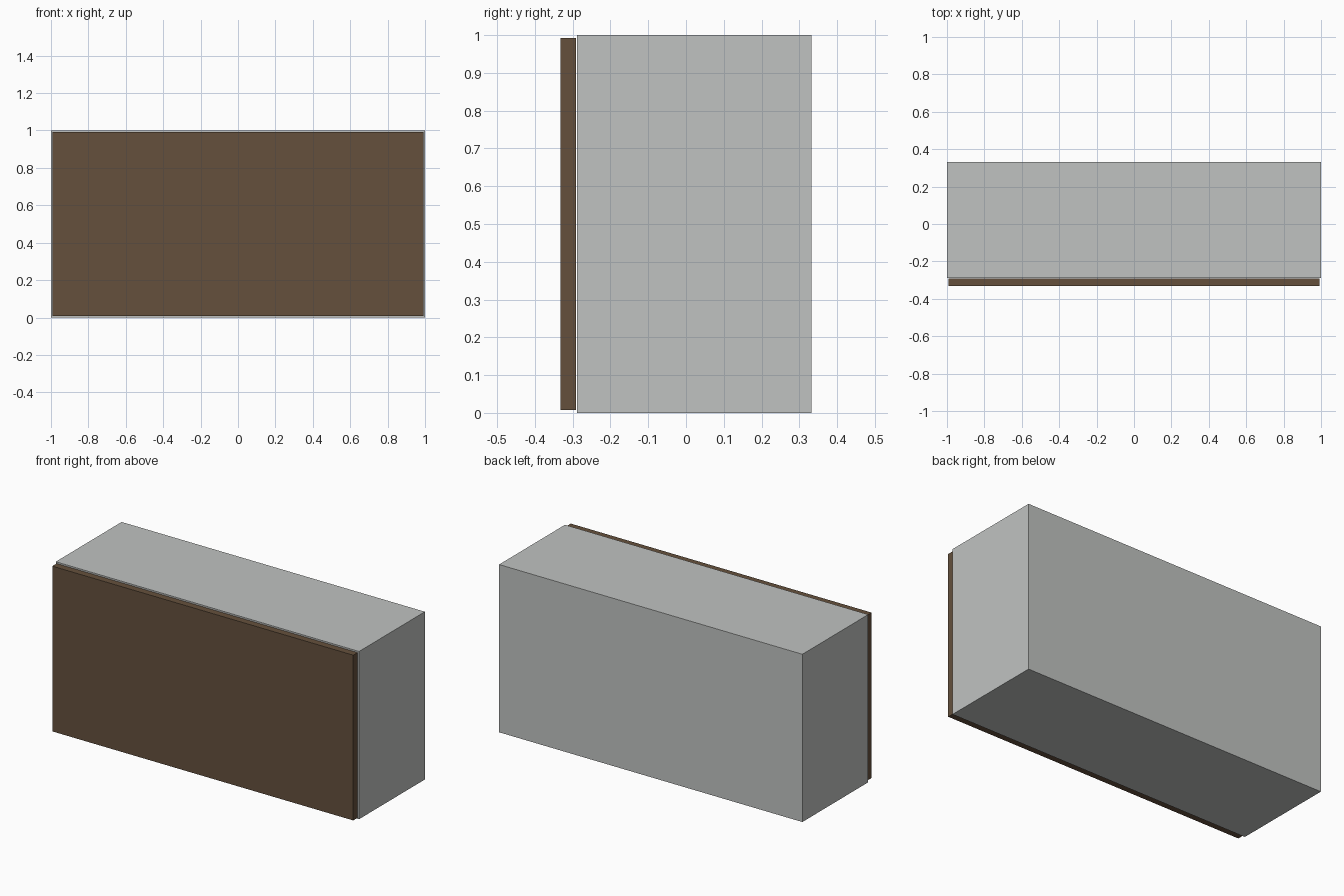
import bpy

if "Cube" in bpy.data.objects:
    bpy.data.objects.remove(bpy.data.objects["Cube"])

W, H = 2.0, 1.0                    # overall width and height
Y_DOOR, Y_FRONT, Y_BACK = -0.332, -0.288, 0.332
T = 0.038                          # board thickness
GAP = 0.0075                       # door reveal


def material(name, rgb):
    m = bpy.data.materials.new(name)
    m.diffuse_color = (*rgb, 1.0)
    m.use_nodes = True
    m.node_tree.nodes["Principled BSDF"].inputs["Base Color"].default_value = m.diffuse_color
    return m


grey = material("light grey board", (0.53, 0.545, 0.535))
brown = material("dark brown wood", (0.13, 0.081, 0.046))


def board(name, x, y, z, mat):
    """Box from (min, max) ranges on each axis."""
    verts = [(a, b, c) for a in x for b in y for c in z]
    faces = [(0, 1, 3, 2), (4, 6, 7, 5), (0, 4, 5, 1),
             (2, 3, 7, 6), (0, 2, 6, 4), (1, 5, 7, 3)]
    me = bpy.data.meshes.new(name)
    me.from_pydata(verts, [], faces)
    me.materials.append(mat)
    ob = bpy.data.objects.new(name, me)
    bpy.context.collection.objects.link(ob)
    return ob


depth = (Y_FRONT, Y_BACK)
inner = (-W / 2 + T, W / 2 - T)

# Side panels
board("left_side", (-W / 2, -W / 2 + T), depth, (0, H), grey)
board("right_side", (W / 2 - T, W / 2), depth, (0, H), grey)

# Top, bottom and back panels between the sides
board("top_panel", inner, (Y_FRONT, Y_BACK - T), (H - T, H), grey)
board("bottom_panel", inner, (Y_FRONT, Y_BACK - T), (0, T), grey)
board("back_panel", inner, (Y_BACK - T, Y_BACK), (0, H), grey)

# Door, standing just clear of the carcass
board("door", (-W / 2 + GAP, W / 2 - GAP), (Y_DOOR, Y_FRONT - 0.003),
      (GAP, H - GAP), brown)
